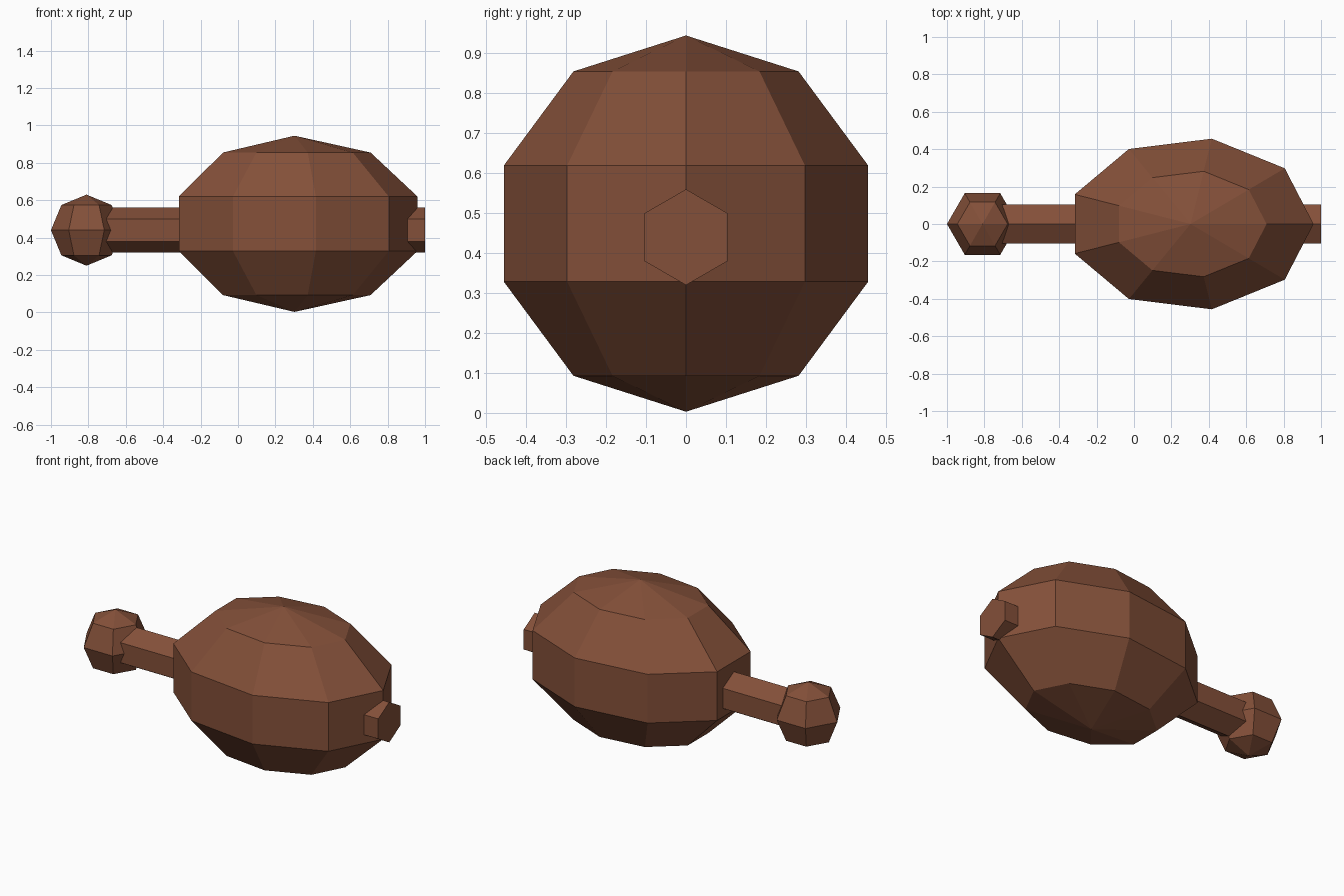
import bpy, bmesh
from math import sin, cos, pi
from mathutils import Matrix, Vector

cube = bpy.data.objects.get("Cube")
if cube:
    bpy.data.objects.remove(cube, do_unlink=True)

brown = bpy.data.materials.new("warm brown")
brown.use_nodes = True
COLOR = (0.23, 0.08, 0.041, 1)
brown.diffuse_color = COLOR
brown.node_tree.nodes["Principled BSDF"].inputs["Base Color"].default_value = COLOR


def lathe(name, profile, sides, matrix):
    """Turn (radius, height) points around z, starting at +x; flat shaded."""
    bm = bmesh.new()
    rings = []
    for r, z in profile:
        count = sides if r > 1e-5 else 1
        rings.append([bm.verts.new((r * cos(2 * pi * i / sides),
                                    r * sin(2 * pi * i / sides), z))
                      for i in range(count)])
    for a, b in zip(rings, rings[1:]):
        for i in range(sides):
            j = (i + 1) % sides
            corners = [a[i % len(a)], a[j % len(a)], b[j % len(b)], b[i % len(b)]]
            bm.faces.new(list(dict.fromkeys(corners)))
    # Cap open ends
    for ring in (rings[0], rings[-1]):
        if len(ring) > 1:
            bm.faces.new(ring)
    bm.transform(matrix)
    bmesh.ops.recalc_face_normals(bm, faces=bm.faces)
    mesh = bpy.data.meshes.new(name)
    bm.to_mesh(mesh)
    bm.free()
    mesh.materials.append(brown)
    obj = bpy.data.objects.new(name, mesh)
    bpy.context.collection.objects.link(obj)
    return obj


def ball(name, center, radii, sides, bands):
    """Faceted ball with poles on z."""
    profile = [(sin(pi * k / bands), -cos(pi * k / bands)) for k in range(bands + 1)]
    place = Matrix.Translation(center) @ Matrix.Diagonal(Vector((*radii, 1)))
    return lathe(name, profile, sides, place)


# Big faceted head
ball("head", (0.302, 0, 0.474), (0.692, 0.487, 0.471), 9, 5)

# Round knob at the end of the handle
ball("end_knob", (-0.81, 0, 0.44), (0.19, 0.19, 0.19), 6, 4)

# Hexagonal shaft running through the head
lathe("shaft", [(0.12, -0.81), (0.12, 1.0)], 6,
      Matrix.Translation((0, 0, 0.44)) @ Matrix.Rotation(pi / 2, 4, 'Y'))
